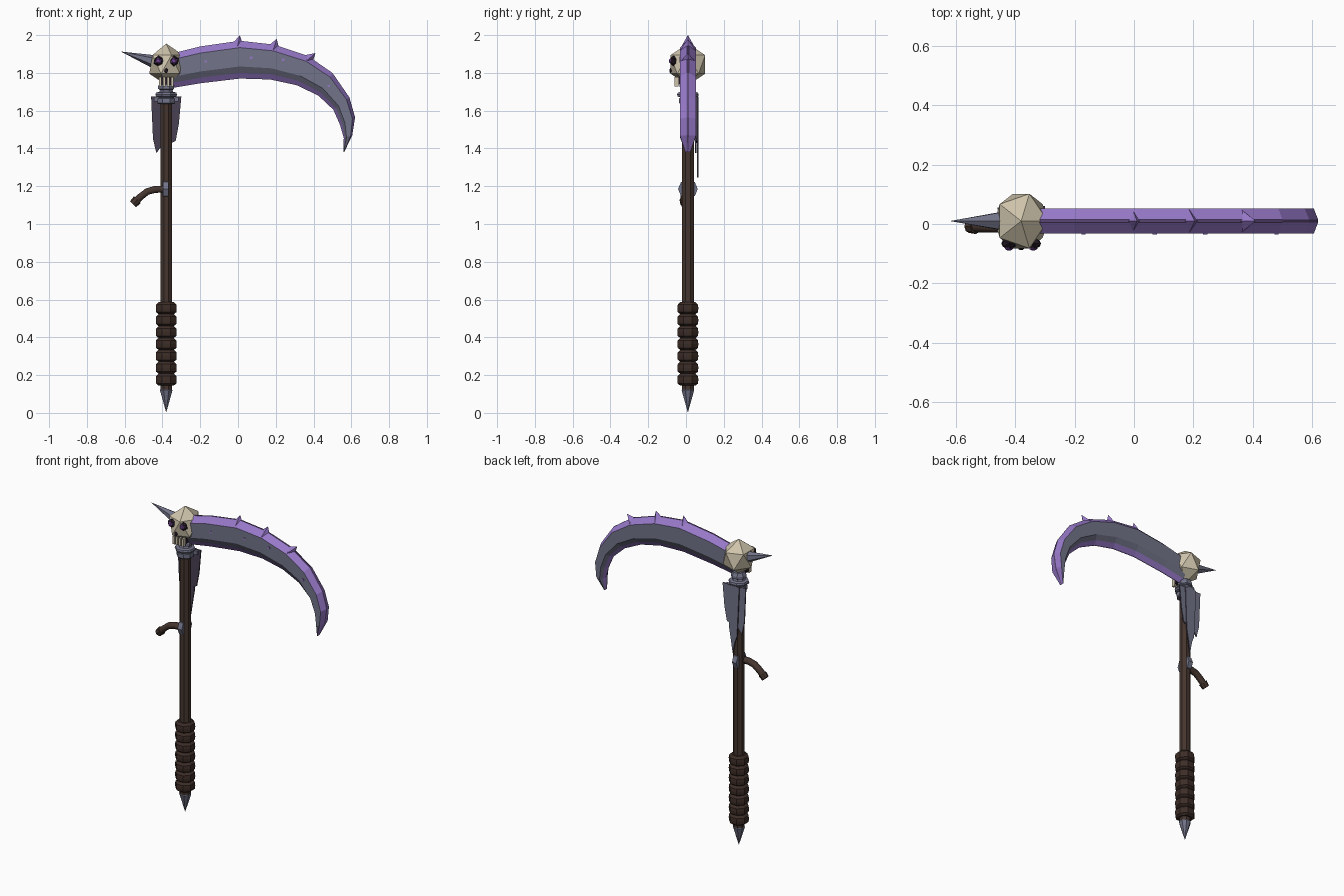
import bpy, bmesh, math
from mathutils import Vector, Matrix

cube = bpy.data.objects.get("Cube")
if cube:
    bpy.data.objects.remove(cube, do_unlink=True)

X, Y = -0.38, 0.01  # axis of the shaft


def material(name, r, g, b):
    m = bpy.data.materials.new(name)
    m.use_nodes = True
    m.diffuse_color = (r, g, b, 1)
    node = next(n for n in m.node_tree.nodes if n.type == 'BSDF_PRINCIPLED')
    node.inputs["Base Color"].default_value = (r, g, b, 1)
    return m


SLATE = material("slate metal", .17, .175, .25)
VIOLET = material("violet edge", .31, .19, .58)
DARK_VIOLET = material("dark violet", .10, .06, .17)
BONE = material("bone", .62, .55, .41)
WOOD = material("dark wood", .060, .036, .028)
LEATHER = material("grip leather", .046, .026, .020)
BLACK = material("socket black", .018, .010, .018)
IRIS = material("eye violet", .20, .07, .36)
CLOTH = material("cloth shade", .065, .050, .085)


def finish(name, bm, *mats):
    bmesh.ops.recalc_face_normals(bm, faces=bm.faces)
    me = bpy.data.meshes.new(name)
    bm.to_mesh(me)
    bm.free()
    for m in mats:
        me.materials.append(m)
    ob = bpy.data.objects.new(name, me)
    bpy.context.collection.objects.link(ob)
    return ob


def cone(name, a, b, r, mat, sides=6, tip=0.0):
    """Tapered solid whose axis runs from a to b."""
    a, b = Vector(a), Vector(b)
    bm = bmesh.new()
    rot = (b - a).to_track_quat('Z', 'Y').to_matrix().to_4x4()
    bmesh.ops.create_cone(bm, cap_ends=True, segments=sides, radius1=r, radius2=tip,
                          depth=(b - a).length,
                          matrix=Matrix.Translation((a + b) / 2) @ rot)
    return finish(name, bm, mat)


def ball(name, loc, size, mat):
    bm = bmesh.new()
    bmesh.ops.create_icosphere(bm, subdivisions=1, radius=1,
                               matrix=Matrix.Translation(loc) @ Matrix.Diagonal((*size, 1)))
    return finish(name, bm, mat)


def box(name, loc, size, mat):
    bm = bmesh.new()
    bmesh.ops.create_cube(bm, size=1,
                          matrix=Matrix.Translation(loc) @ Matrix.Diagonal((*size, 1)))
    return finish(name, bm, mat)


def lathe(name, profile, mat, sides=8):
    """Turn a (radius, height) profile around the shaft axis."""
    bm = bmesh.new()
    rings = []
    for r, z in profile:
        rings.append([bm.verts.new((X + r * math.cos(t), Y + r * math.sin(t), z))
                      for t in (math.tau * (i + .5) / sides for i in range(sides))])
    for lo, hi in zip(rings, rings[1:]):
        for i in range(sides):
            j = (i + 1) % sides
            bm.faces.new((lo[i], lo[j], hi[j], hi[i]))
    bm.faces.new(rings[0])
    bm.faces.new(rings[-1])
    return finish(name, bm, mat)


# Shaft, pommel spike and collar
lathe("shaft", [(.034, .12), (.034, 1.74)], WOOD)
lathe("pommel_spike", [(.001, .005), (.036, .12), (.03, .13)], SLATE)
lathe("collar", [(.045, 1.635), (.05, 1.64), (.05, 1.665), (.04, 1.67), (.058, 1.675),
                 (.062, 1.685), (.058, 1.695), (.04, 1.70), (.036, 1.71), (.046, 1.715),
                 (.046, 1.73), (.035, 1.75)], SLATE)

# Grip: seven wrapped bands
step = .063
for k in range(7):
    z = .145 + k * step
    lathe(f"grip_band_{k + 1}", [(.044, z), (.058, z + .01), (.060, z + .03),
                                 (.058, z + .05), (.044, z + step)], LEATHER)

# Side handle: bent branch with a knob and a ring where it joins
curve = bpy.data.curves.new("side_handle", 'CURVE')
curve.dimensions = '3D'
curve.bevel_depth = .021
curve.bevel_resolution = 1
curve.use_fill_caps = True
path = [(-.38, 1.185), (-.44, 1.183), (-.48, 1.172), (-.515, 1.145), (-.545, 1.115)]
spline = curve.splines.new('POLY')
spline.points.add(len(path) - 1)
for p, (x, z) in zip(spline.points, path):
    p.co = (x, -.008, z, 1)
curve.materials.append(WOOD)
bpy.context.collection.objects.link(bpy.data.objects.new("side_handle", curve))
cone("handle_knob", (-.533, -.008, 1.128), (-.556, -.008, 1.105), .026, WOOD, 8, .022)
cone("handle_ring", (-.398, Y, 1.185), (-.368, Y, 1.185), .052, SLATE, 8, .052)

# Skull with eyes, nose and teeth
ball("skull", (X, Y, 1.845), (.1, .108, .11), BONE)
for side, s in (("right", -1), ("left", 1)):
    ball(f"{side}_eye_socket", (X + s * .041, -.066, 1.863), (.029, .02, .029), BLACK)
    ball(f"{side}_eye", (X + s * .041, -.079, 1.863), (.017, .012, .017), IRIS)
ball("nose", (X, -.083, 1.812), (.011, .006, .014), BLACK)
box("mouth", (X, -.03, 1.757), (.075, .04, .035), BLACK)
for i in range(4):
    box(f"tooth_{i + 1}", (X + (i - 1.5) * .021, -.05, 1.754), (.013, .022, .05), BONE)

# Rear horn
cone("rear_horn", (-.43, Y, 1.855), (-.62, Y, 1.913), .038, SLATE, 6)

# Blade: outer and inner edge points (x, z, x, z), with a bevelled section between
stations = [(-.36, 1.90, -.35, 1.72), (-.20, 1.94, -.20, 1.745), (.01, 1.97, .01, 1.77),
            (.19, 1.95, .17, 1.765), (.37, 1.89, .31, 1.735), (.50, 1.80, .425, 1.68),
            (.59, 1.67, .505, 1.605), (.62, 1.565, .54, 1.525), (.605, 1.47, .56, 1.455),
            (.562, 1.38, .558, 1.382)]
half = [(0, .005), (.18, .042), (.68, .042), (.85, .022), (1, .002)]
section = half + [(t, -w) for t, w in reversed(half)]
bands = [1, 0, 0, 1, 1, 1, 0, 0, 1, 2]  # slate, violet, dark spine
bm = bmesh.new()
rings = []
for n, (ox, oz, ix, iz) in enumerate(stations):
    thin = .3 if n == len(stations) - 1 else 1
    rings.append([bm.verts.new((ox + (ix - ox) * t, Y + w * thin, oz + (iz - oz) * t))
                  for t, w in section])
for a, b in zip(rings, rings[1:]):
    for i, band in enumerate(bands):
        j = (i + 1) % len(section)
        bm.faces.new((a[i], a[j], b[j], b[i])).material_index = band
bm.faces.new(rings[0])
bm.faces.new(rings[-1]).material_index = 1
finish("blade", bm, SLATE, VIOLET, DARK_VIOLET)

# Thorns along the back of the blade
thorns = [((-.005, 1.93), (.01, 2.0)), ((.185, 1.92), (.205, 1.98)), ((.36, 1.86), (.41, 1.905))]
for k, ((ax, az), (bx, bz)) in enumerate(thorns):
    cone(f"blade_thorn_{k + 1}", (ax, Y, az), (bx, Y, bz), .04, VIOLET, 4)

# Small flecks on the front of the blade
for k, (x, z) in enumerate([(-.17, 1.86), (.07, 1.88), (.24, 1.87), (.48, 1.73)]):
    box(f"blade_fleck_{k + 1}", (x, Y - .042, z), (.014, .006, .012), VIOLET)


# Tattered cloth behind the collar: dark front, lighter back
def strip(name, y, outline):
    bm = bmesh.new()
    face = bm.faces.new([bm.verts.new((x, y, z)) for x, z in outline])
    out = bmesh.ops.extrude_face_region(bm, geom=[face])
    moved = [v for v in out["geom"] if isinstance(v, bmesh.types.BMVert)]
    bmesh.ops.translate(bm, verts=moved, vec=(0, .008, 0))
    bmesh.ops.recalc_face_normals(bm, faces=bm.faces)
    for f in bm.faces:
        f.material_index = 1 if f.normal.y > .5 else 0
    finish(name, bm, CLOTH, SLATE)


strip("cloth_right", .048, [(-.46, 1.675), (-.385, 1.675), (-.40, 1.42), (-.432, 1.375),
                            (-.45, 1.45)])
strip("cloth_left", .052, [(-.375, 1.675), (-.30, 1.675), (-.313, 1.53), (-.33, 1.44),
                           (-.35, 1.43), (-.365, 1.50)])
strip("cloth_middle", .057, [(-.42, 1.675), (-.34, 1.675), (-.35, 1.40), (-.362, 1.33),
                             (-.375, 1.245), (-.39, 1.32), (-.405, 1.36)])
box("cloth_band", (X, .045, 1.66), (.13, .02, .025), SLATE)
